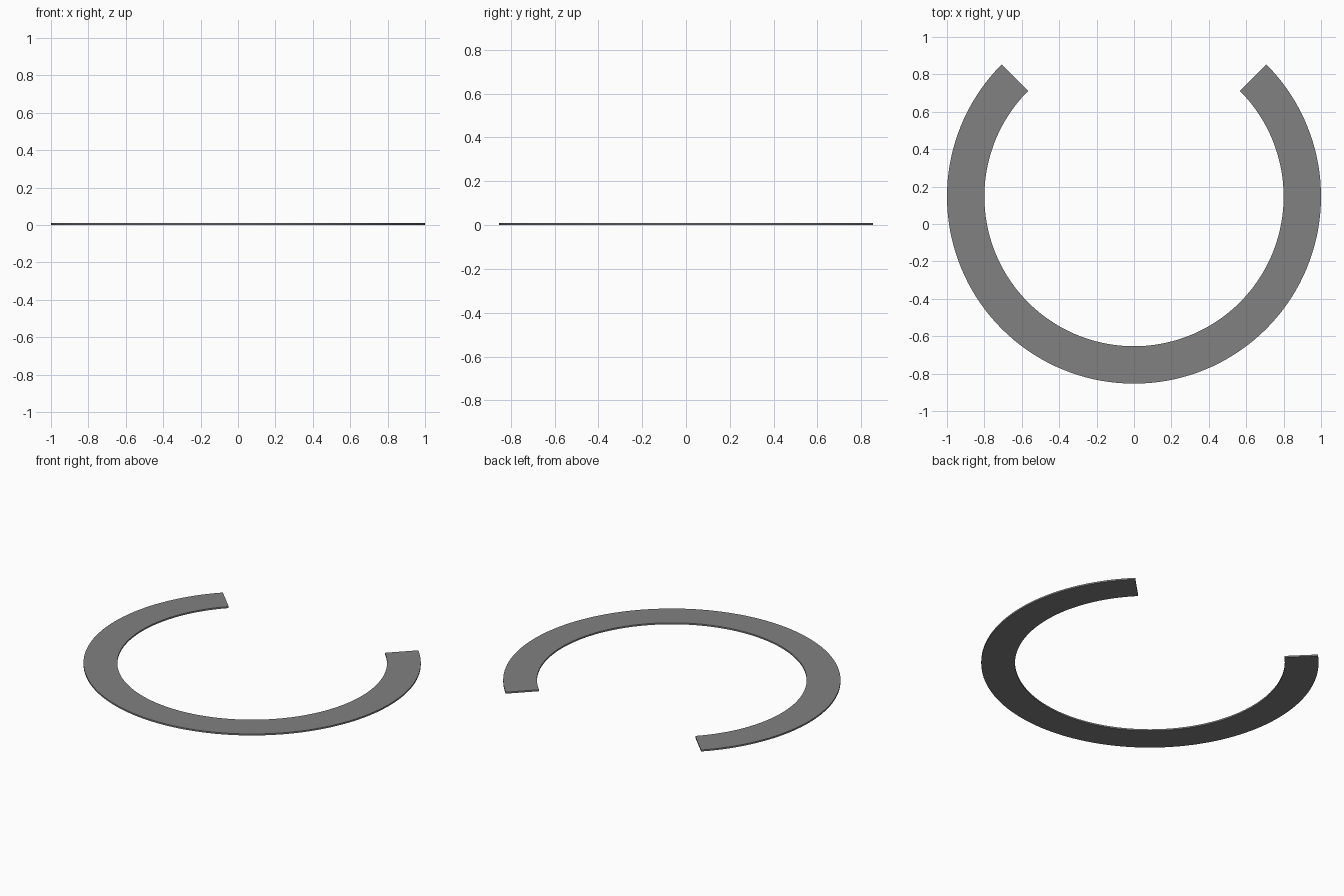
import bpy, bmesh
from math import sin, cos, radians, sqrt

if "Cube" in bpy.data.objects:
    bpy.data.objects.remove(bpy.data.objects["Cube"])

R_OUT, R_IN, THICK = 1.0, 0.8, 0.01
STEPS = 108
CENTRE_Y = (1 - sqrt(0.5)) / 2      # centres the open ring in y

# Open ring: rectangular section swept 270 degrees, gap facing the back
section = [(R_IN, 0), (R_OUT, 0), (R_OUT, THICK), (R_IN, THICK)]
bm = bmesh.new()
rings = []
for i in range(STEPS + 1):
    a = radians(135 + 270 * i / STEPS)
    rings.append([bm.verts.new((r * cos(a), r * sin(a) + CENTRE_Y, z)) for r, z in section])
for p, q in zip(rings, rings[1:]):
    for k in range(4):
        n = (k + 1) % 4
        bm.faces.new((p[k], p[n], q[n], q[k]))

# End caps
bm.faces.new(rings[0])
bm.faces.new(rings[-1])
bmesh.ops.recalc_face_normals(bm, faces=bm.faces)

mesh = bpy.data.meshes.new("open_ring")
bm.to_mesh(mesh)
bm.free()
ring = bpy.data.objects.new("open_ring", mesh)
bpy.context.collection.objects.link(ring)

# Dark grey
grey = bpy.data.materials.new("dark_grey")
grey.diffuse_color = (0.22, 0.22, 0.22, 1)
grey.use_nodes = True
grey.node_tree.nodes["Principled BSDF"].inputs["Base Color"].default_value = grey.diffuse_color
mesh.materials.append(grey)

# Smooth curved walls, sharp rims
bpy.context.view_layer.objects.active = ring
ring.select_set(True)
bpy.ops.object.shade_smooth_by_angle(angle=radians(30))
